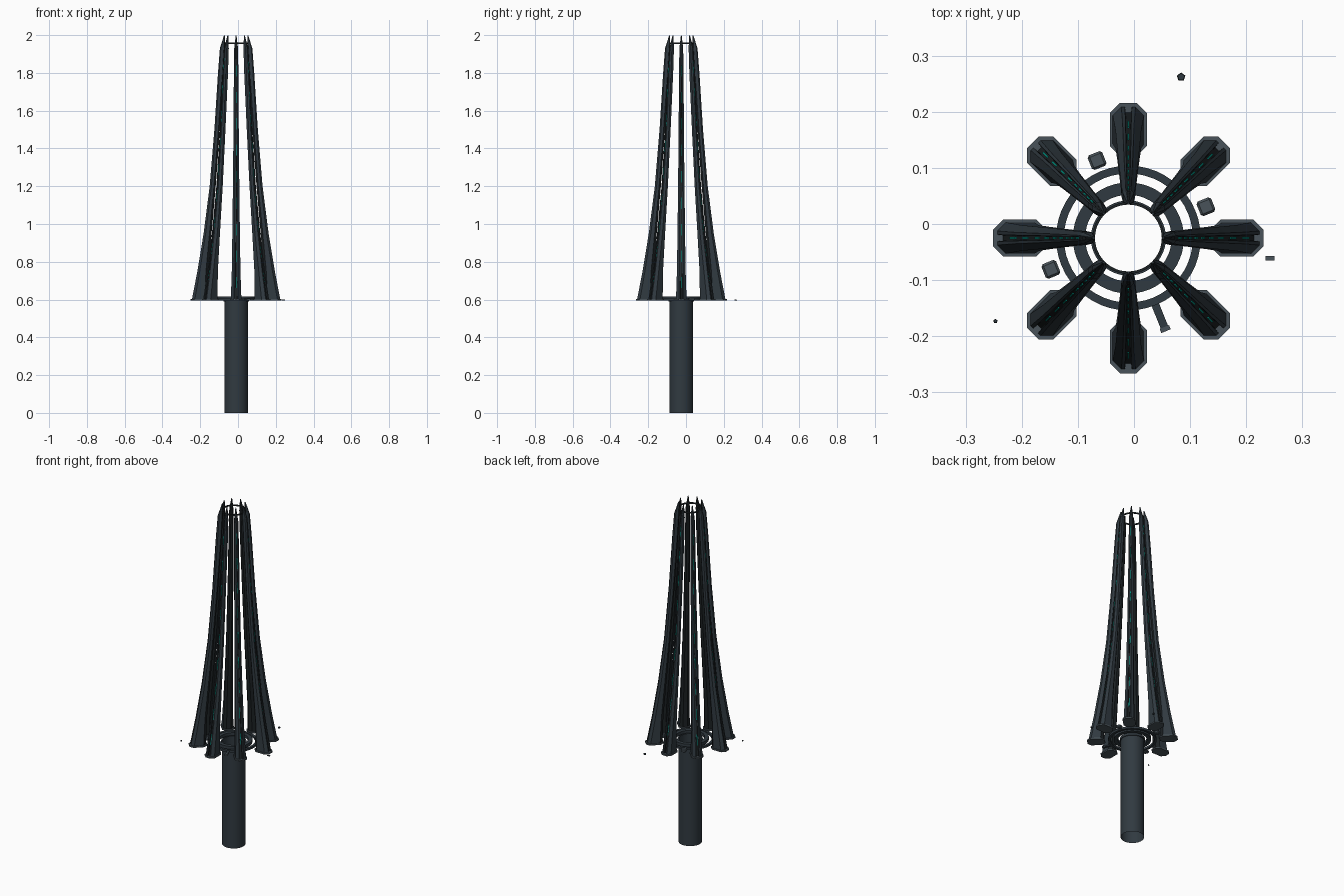
import bpy, bmesh, math
from mathutils import Matrix, Vector

cube = bpy.data.objects.get("Cube")
if cube:
    bpy.data.objects.remove(cube, do_unlink=True)

CENTRE = Vector((-0.01, -0.025, 0))


def material(name, color):
    m = bpy.data.materials.new(name)
    m.use_nodes = True
    m.diffuse_color = (*color, 1)
    m.node_tree.nodes["Principled BSDF"].inputs["Base Color"].default_value = (*color, 1)
    return m


SLATE = material("slate metal", (0.03, 0.042, 0.052))
DARK = material("dark metal", (0.012, 0.016, 0.018))
STEEL = material("light steel", (0.065, 0.085, 0.1))
TEAL = material("teal glow", (0.0, 0.35, 0.27))


def finish(name, bm, mats, angle=0.0, smooth=False):
    """Turn a bmesh into an object placed about the tower axis."""
    bmesh.ops.recalc_face_normals(bm, faces=bm.faces)
    mesh = bpy.data.meshes.new(name)
    bm.to_mesh(mesh)
    bm.free()
    for m in mats:
        mesh.materials.append(m)
    ob = bpy.data.objects.new(name, mesh)
    bpy.context.collection.objects.link(ob)
    ob.location = CENTRE
    ob.rotation_euler.z = angle
    if smooth:
        bpy.ops.object.select_all(action='DESELECT')
        ob.select_set(True)
        bpy.context.view_layer.objects.active = ob
        bpy.ops.object.shade_smooth_by_angle(angle=math.radians(35))
    return ob


def loft(bm, sections, caps=True):
    """Skin a list of closed point loops; returns the side faces by column."""
    loops = [[bm.verts.new(p) for p in s] for s in sections]
    n = len(loops[0])
    columns = [[] for _ in range(n)]
    for a, b in zip(loops, loops[1:]):
        for i in range(n):
            j = (i + 1) % n
            columns[i].append(bm.faces.new((a[i], a[j], b[j], b[i])))
    if caps:
        bm.faces.new(loops[0])
        bm.faces.new(loops[-1])
    return columns


def ring(name, r_in, r_out, z0, z1, mat, sides=48):
    bm = bmesh.new()
    profile = [(r_in, z0), (r_out, z0), (r_out, z1), (r_in, z1)]
    loops = []
    for k in range(sides):
        t = math.tau * k / sides
        loops.append([(r * math.cos(t), r * math.sin(t), z) for r, z in profile])
    loft(bm, loops + [loops[0]], caps=False)
    bmesh.ops.remove_doubles(bm, verts=bm.verts, dist=1e-5)
    return finish(name, bm, [mat], smooth=True)


def octagon(r_in, r_out, half, z):
    """Elongated octagon along the radial direction."""
    c = min(half * 0.55, (r_out - r_in) * 0.3)
    side = [(r_in, half - c), (r_in + c, half), (r_out - c, half), (r_out, half - c)]
    return [(x, y, z) for x, y in side] + [(x, -y, z) for x, y in reversed(side)]


def box(name, size, pos, angle, mat):
    bm = bmesh.new()
    bmesh.ops.create_cube(bm, size=1, matrix=Matrix.Translation(pos) @ Matrix.Diagonal((*size, 1)))
    if min(size) > 0.015:
        bmesh.ops.bevel(bm, geom=bm.edges[:], offset=0.004, segments=1, affect='EDGES')
    return finish(name, bm, [mat], angle)


# Hollow shaft
bm = bmesh.new()
bmesh.ops.create_cone(bm, cap_ends=False, segments=48, radius1=0.0625, radius2=0.0625,
                      depth=0.6, matrix=Matrix.Translation((0, 0, 0.3)))
finish("shaft", bm, [SLATE], smooth=True)

# Collar rings and the thin crown ring
ring("shaft_lip", 0.0595, 0.067, 0.59, 0.604, SLATE)
ring("inner_collar", 0.077, 0.099, 0.597, 0.615, SLATE)
ring("outer_collar", 0.115, 0.129, 0.595, 0.607, SLATE)
ring("crown_ring", 0.0595, 0.064, 1.953, 1.961, DARK)

# Blade profile: height, inner radius, outer radius, half width
PROFILE = [
    (0.6, 0.152, 0.234, 0.028), (0.75, 0.147, 0.205, 0.023), (0.95, 0.130, 0.172, 0.020),
    (1.2, 0.108, 0.140, 0.017), (1.5, 0.086, 0.115, 0.014), (1.8, 0.066, 0.096, 0.012),
    (1.93, 0.0595, 0.086, 0.010), (1.999, 0.0595, 0.064, 0.002)]


def groove_point(z):
    """Radius of the groove floor at a height."""
    for a, b in zip(PROFILE, PROFILE[1:]):
        if a[0] <= z <= b[0]:
            t = (z - a[0]) / (b[0] - a[0])
            ri, ro = a[1] + (b[1] - a[1]) * t, a[2] + (b[2] - a[2]) * t
            return ro - 0.12 * (ro - ri)


def blade_section(z, r_in, r_out, half):
    """Octagon with a shallow groove down the outward face."""
    pts = octagon(r_in, r_out, half, z)
    floor = r_out - 0.12 * (r_out - r_in)
    g = half * 0.22
    return pts[:4] + [(r_out, g, z), (floor, g * 0.8, z),
                      (floor, -g * 0.8, z), (r_out, -g, z)] + pts[4:]


for k in range(8):
    angle = k * math.tau / 8
    # Curved blade, dark along the groove and the inward face
    bm = bmesh.new()
    columns = loft(bm, [blade_section(*p) for p in PROFILE])
    for i in (0, 4, 5, 6, 10, 11):
        for f in columns[i]:
            f.material_index = 1
    finish(f"blade_{k + 1}", bm, [SLATE, DARK], angle)

    # Foot plate
    bm = bmesh.new()
    loft(bm, [octagon(0.146, 0.241, 0.033, z) for z in (0.594, 0.602)])
    finish(f"foot_plate_{k + 1}", bm, [STEEL], angle)

    # Broken glowing line in the groove
    bm = bmesh.new()
    for d in range(9):
        z0 = 0.66 + d * 0.14 + 0.02 * (k % 3)
        ends = []
        for z in (z0, z0 + 0.06):
            r = groove_point(z)
            ends.append([(r + x, y, z) for x, y in
                         ((-0.003, -0.0015), (0.002, -0.0015), (0.002, 0.0015), (-0.003, 0.0015))])
        loft(bm, ends)
    finish(f"glow_line_{k + 1}", bm, [TEAL], angle)

# Blocks around the collar
for k in range(3):
    box(f"collar_block_{k + 1}", (0.028, 0.028, 0.016), (0.149, 0, 0.602),
        math.radians(22 + 90 * k), STEEL)

# Broken latch in place of the fourth block
LATCH = math.radians(-68)
box("latch_arm", (0.05, 0.014, 0.008), (0.15, 0, 0.6), LATCH, SLATE)
box("latch_bracket", (0.008, 0.032, 0.01), (0.122, 0, 0.604), LATCH, SLATE)
box("latch_tip", (0.008, 0.018, 0.01), (0.175, 0, 0.6), LATCH, STEEL)

# Loose fragments
for k, (x, y, r) in enumerate(((0.094, 0.287, 0.008), (-0.237, -0.148, 0.004))):
    bm = bmesh.new()
    bmesh.ops.create_cone(bm, cap_ends=True, segments=5, radius1=r, radius2=r * 0.8,
                          depth=0.006, matrix=Matrix.Translation((x, y, 0.597)))
    finish(f"fragment_{k + 1}", bm, [SLATE])
box("fragment_plate", (0.016, 0.008, 0.004), (0.252, -0.036, 0.597), 0, STEEL)
